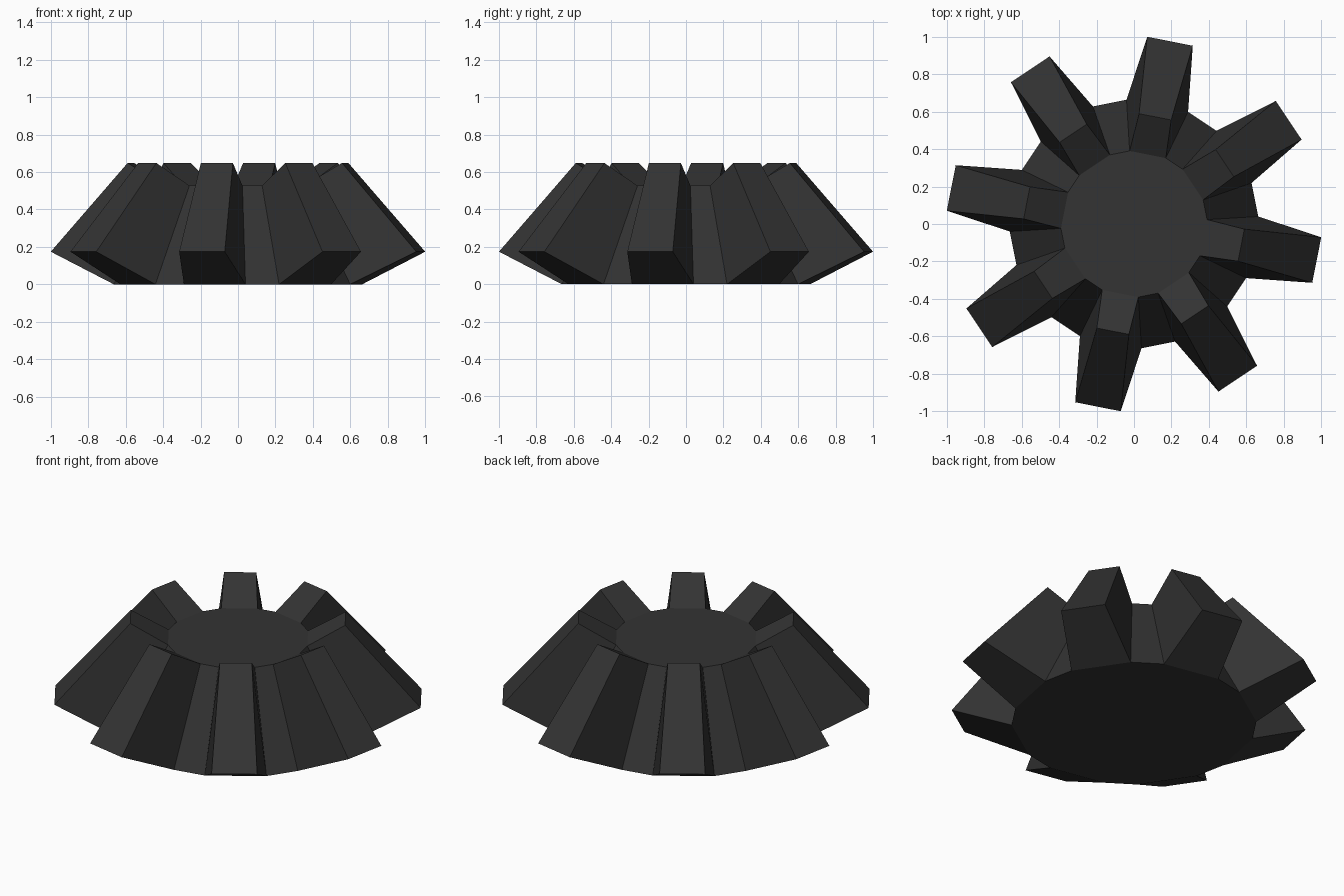
import bpy, bmesh, math

if "Cube" in bpy.data.objects:
    bpy.data.objects.remove(bpy.data.objects["Cube"])

TEETH = 8
PHASE = 78.85          # direction of the first tooth, degrees
ROOT_HALF = 14.6       # half angle of a tooth at its root

metal = bpy.data.materials.new("dark_grey_metal")
metal.diffuse_color = (0.033, 0.033, 0.033, 1)
metal.use_nodes = True
metal.node_tree.nodes["Principled BSDF"].inputs["Base Color"].default_value = metal.diffuse_color

bm = bmesh.new()


def vert(radius, z, angle):
    a = math.radians(angle)
    return bm.verts.new((radius * math.cos(a), radius * math.sin(a), z))


# Four corner pairs per tooth: root and tip, at the wide and narrow ends
teeth = []
for i in range(TEETH):
    c = PHASE + i * 360 / TEETH
    pair = lambda r, z, half: (vert(r, z, c - half), vert(r, z, c + half))
    teeth.append((pair(0.665, 0.0, ROOT_HALF), pair(1.0025, 0.174, 7.1),
                  pair(0.59, 0.648, 8.5), pair(0.391, 0.527, ROOT_HALF)))

for i, (root, tip, top, inner) in enumerate(teeth):
    nroot, _, _, ninner = teeth[(i + 1) % TEETH]
    # Tooth back, crest, front and flanks
    bm.faces.new((root[0], root[1], tip[1], tip[0]))
    bm.faces.new((tip[0], tip[1], top[1], top[0]))
    bm.faces.new((top[0], top[1], inner[1], inner[0]))
    for s in (0, 1):
        bm.faces.new((root[s], tip[s], top[s], inner[s]))
    # Valley between this tooth and the next
    bm.faces.new((root[1], nroot[0], ninner[0], inner[1]))

# Flat base and top disc
bm.faces.new([v for t in teeth for v in t[0]])
bm.faces.new([v for t in teeth for v in t[3]])
bmesh.ops.recalc_face_normals(bm, faces=bm.faces[:])

mesh = bpy.data.meshes.new("bevel_gear")
bm.to_mesh(mesh)
bm.free()
mesh.materials.append(metal)
gear = bpy.data.objects.new("bevel_gear", mesh)
bpy.context.collection.objects.link(gear)
